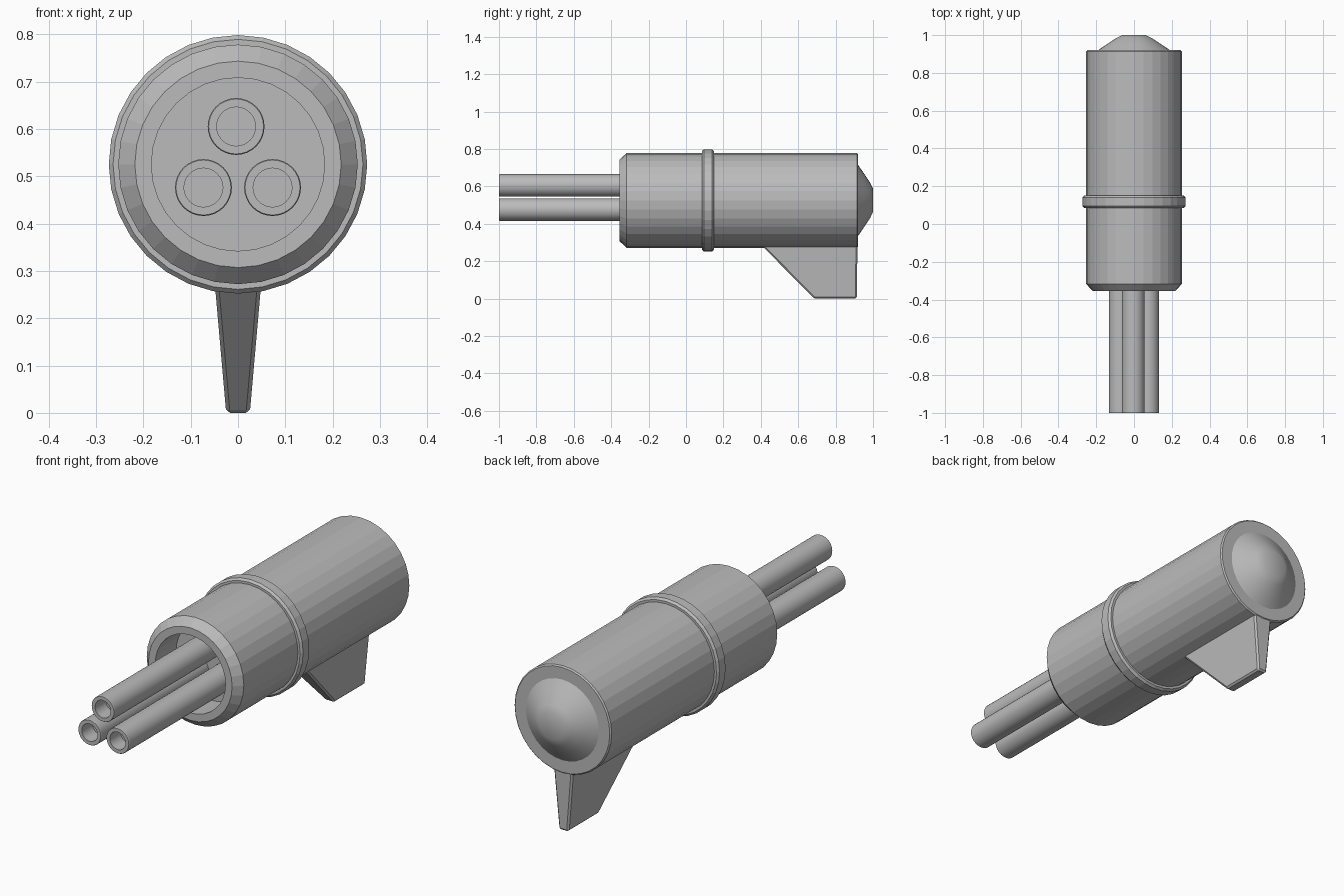
import bpy
import bmesh
import math
from mathutils import Vector

cube = bpy.data.objects.get("Cube")
if cube:
    bpy.data.objects.remove(cube, do_unlink=True)

GREY = (0.5, 0.5, 0.5, 1)
metal = bpy.data.materials.new("grey metal")
metal.use_nodes = True
metal.diffuse_color = GREY
metal.node_tree.nodes["Principled BSDF"].inputs["Base Color"].default_value = GREY

AXIS_Z = 0.525


def finish(bm, name):
    bmesh.ops.recalc_face_normals(bm, faces=bm.faces)
    mesh = bpy.data.meshes.new(name)
    bm.to_mesh(mesh)
    bm.free()
    mesh.materials.append(metal)
    obj = bpy.data.objects.new(name, mesh)
    bpy.context.collection.objects.link(obj)
    return obj


def lathe(name, profile, x=0, z=AXIS_Z, sides=32, closed=False):
    """Turn (radius, y) points around a line parallel to y; open ends are capped."""
    bm = bmesh.new()
    rings = []
    for r, y in profile:
        angles = [2 * math.pi * i / sides for i in range(sides)]
        rings.append([bm.verts.new((x + r * math.sin(a), y, z + r * math.cos(a))) for a in angles])
    pairs = list(zip(rings, rings[1:]))
    if closed:
        pairs.append((rings[-1], rings[0]))
    else:
        bm.faces.new(rings[0])
        bm.faces.new(rings[-1])
    for a, b in pairs:
        for i in range(sides):
            j = (i + 1) % sides
            bm.faces.new((a[i], a[j], b[j], b[i]))
    return finish(bm, name)


def smooth(obj):
    bpy.ops.object.select_all(action='DESELECT')
    obj.select_set(True)
    bpy.context.view_layer.objects.active = obj
    bpy.ops.object.shade_smooth_by_angle(angle=math.radians(30))


# Main housing with a chamfered front rim and a recess for the tubes
lathe("housing", [(0.183, -0.2), (0.183, -0.355), (0.218, -0.355), (0.253, -0.318),
                  (0.253, 0.914), (0.247, 0.92)])

# Raised band around the housing
lathe("band", [(0.245, 0.085), (0.264, 0.085), (0.273, 0.095), (0.273, 0.14),
               (0.264, 0.15), (0.245, 0.15)], closed=True)

# Domed rear cap
smooth(lathe("rear_cap", [(0.19, 0.9), (0.19, 0.92), (0.145, 0.951),
                          (0.095, 0.984), (0.062, 1.0)]))

# Three tubes with shallow bores
for name, x, z in (("upper_tube", -0.004, 0.605),
                   ("right_tube", -0.073, 0.476), ("left_tube", 0.073, 0.476)):
    smooth(lathe(name, [(0.041, -0.92), (0.041, -1), (0.058, -1), (0.06, -0.997),
                        (0.06, -0.19)], x, z))

# Tapered fin under the rear, extruded from its side outline
bm = bmesh.new()
outline = [(0.33, 0.36), (0.685, 0), (0.913, 0), (0.918, 0.36)]
sides = []
for s in (-1, 1):
    sides.append([bm.verts.new((s * (0.025 + 0.088 * z), y, z)) for y, z in outline])
bm.faces.new(sides[0])
bm.faces.new(sides[1])
for i in range(4):
    j = (i + 1) % 4
    bm.faces.new((sides[0][i], sides[0][j], sides[1][j], sides[1][i]))
fin = finish(bm, "fin")
bevel = fin.modifiers.new("edge bevel", 'BEVEL')
bevel.width = 0.008
bevel.segments = 1
